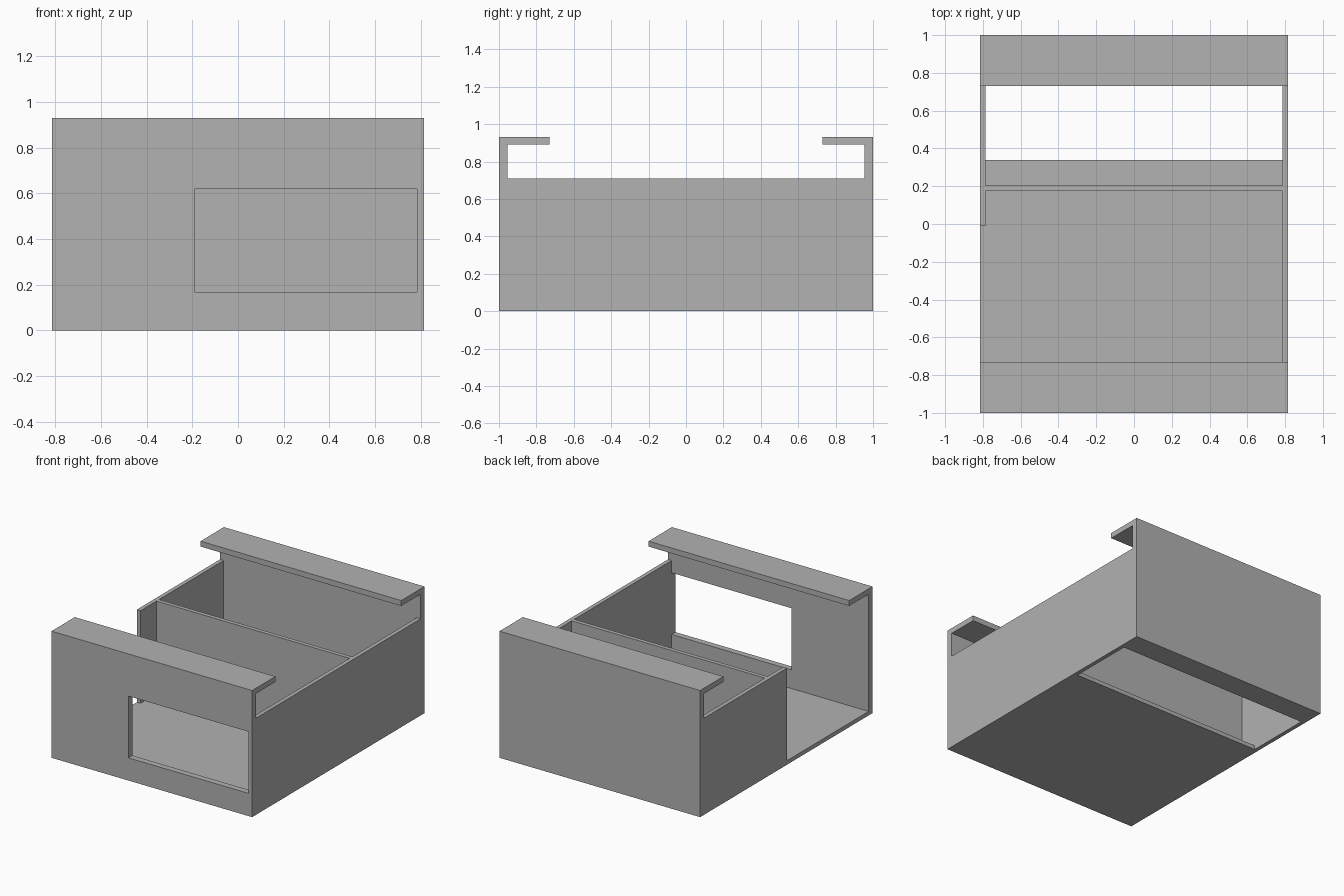
import bpy
import bmesh
from mathutils import Vector

old = bpy.data.objects.get("Cube")
if old:
    bpy.data.objects.remove(old, do_unlink=True)

# Overall sizes
W, D, H = 0.815, 1.0, 0.93      # half width, half depth, full height
SIDE, END, BASE = 0.03, 0.045, 0.03   # wall thicknesses
RIM = 0.71                      # top of the side walls
INNER_X, INNER_Y = W - SIDE, D - END

grey = bpy.data.materials.new("plain_grey")
grey.use_nodes = True
colour = (0.445, 0.445, 0.445, 1)
grey.diffuse_color = colour
grey.node_tree.nodes["Principled BSDF"].inputs["Base Color"].default_value = colour


def finish(name, bm):
    bmesh.ops.recalc_face_normals(bm, faces=bm.faces)
    mesh = bpy.data.meshes.new(name)
    bm.to_mesh(mesh)
    bm.free()
    mesh.materials.append(grey)
    obj = bpy.data.objects.new(name, mesh)
    bpy.context.collection.objects.link(obj)
    return obj


def box(name, x, y, z):
    """Box from (low, high) pairs on each axis."""
    bm = bmesh.new()
    bmesh.ops.create_cube(bm, size=1)
    for v in bm.verts:
        v.co = Vector([(a + b) / 2 + c * (b - a) for (a, b), c in zip((x, y, z), v.co)])
    return finish(name, bm)


def hooked_wall(name, side):
    """End wall with an inward lip, extruded across the width."""
    profile = [(D, 0), (D, H), (0.73, H), (0.73, 0.89), (INNER_Y, 0.89), (INNER_Y, 0)]
    bm = bmesh.new()
    face = bm.faces.new([bm.verts.new((-W, side * y, z)) for y, z in profile])
    out = bmesh.ops.extrude_face_region(bm, geom=[face])
    moved = [g for g in out["geom"] if isinstance(g, bmesh.types.BMVert)]
    bmesh.ops.translate(bm, verts=moved, vec=(2 * W, 0, 0))
    return finish(name, bm)


def cut(obj, x, y, z):
    """Cut a rectangular opening."""
    cutter = box("opening_cutter", x, y, z)
    cutter.hide_render = True
    mod = obj.modifiers.new("opening", 'BOOLEAN')
    mod.operation = 'DIFFERENCE'
    mod.solver = 'EXACT'
    mod.object = cutter
    bpy.context.view_layer.objects.active = obj
    bpy.ops.object.modifier_apply(modifier=mod.name)
    bpy.data.objects.remove(cutter, do_unlink=True)


# End walls, the front one with a window
hooked_wall("back_wall", 1)
front = hooked_wall("front_wall", -1)
cut(front, (-0.19, INNER_X), (-1.1, -0.9), (0.167, 0.62))

# Floor with a slot behind the partition
floor = box("floor", (-W, W), (-INNER_Y, INNER_Y), (0, BASE))
cut(floor, (-INNER_X, INNER_X), (0.34, 0.83), (-0.1, 0.1))

# Side walls: the left is full length, the right only covers the back half
box("left_wall", (INNER_X, W), (-INNER_Y, INNER_Y), (BASE, RIM))
box("right_wall", (-W, -INNER_X), (-0.01, INNER_Y), (BASE, RIM))

# Cross partition
box("partition", (-INNER_X, INNER_X), (0.175, 0.205), (BASE, RIM))
